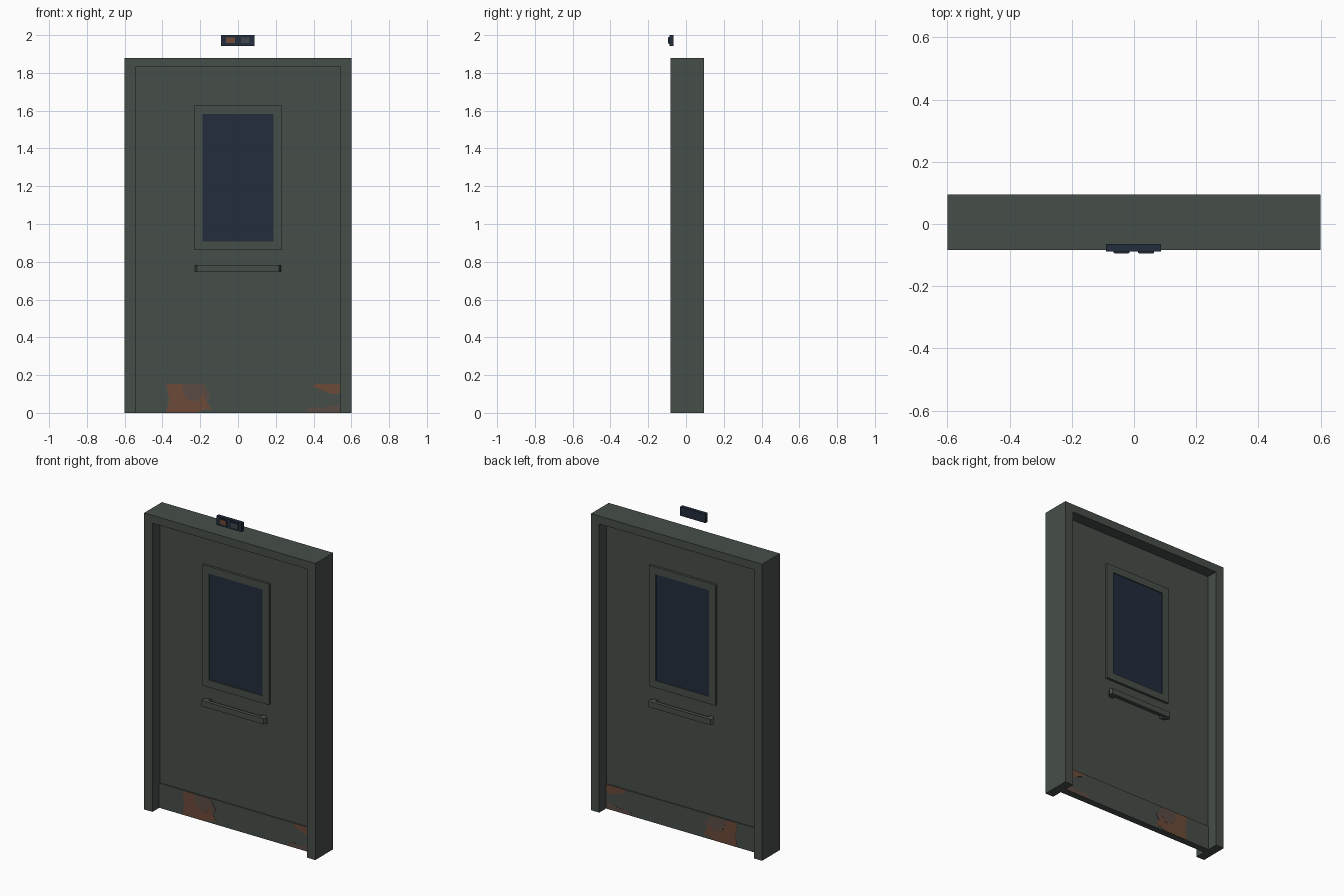
import bpy, bmesh

if "Cube" in bpy.data.objects:
    bpy.data.objects.remove(bpy.data.objects["Cube"])


def mat(name, rgb):
    m = bpy.data.materials.new(name)
    m.diffuse_color = (*rgb, 1)
    m.use_nodes = True
    m.node_tree.nodes["Principled BSDF"].inputs["Base Color"].default_value = m.diffuse_color
    return m


STEEL = mat("grey_green_steel", (0.062, 0.077, 0.066))
NAVY = mat("dark_navy", (0.016, 0.026, 0.045))
RUST = mat("orange_rust", (0.150, 0.068, 0.040))
WORN = mat("faded_rust", (0.105, 0.070, 0.060))
GREY = mat("unlit_lamp_grey", (0.050, 0.065, 0.072))

MID = 0.006  # y of the door's middle plane


def prism(name, pts, a, b, material, axis="y"):
    """Extrude a closed outline: (x, z) along y, or (x, y) along z."""
    bm = bmesh.new()
    put = (lambda p, t: (p[0], t, p[1])) if axis == "y" else (lambda p, t: (p[0], p[1], t))
    face = bm.faces.new([bm.verts.new(put(p, a)) for p in pts])
    ext = bmesh.ops.extrude_face_region(bm, geom=[face])
    d = (0, b - a, 0) if axis == "y" else (0, 0, b - a)
    bmesh.ops.translate(bm, vec=d, verts=[v for v in ext["geom"] if isinstance(v, bmesh.types.BMVert)])
    bmesh.ops.recalc_face_normals(bm, faces=bm.faces)
    me = bpy.data.meshes.new(name)
    bm.to_mesh(me)
    bm.free()
    me.materials.append(material)
    ob = bpy.data.objects.new(name, me)
    bpy.context.collection.objects.link(ob)
    return ob


def rect(x0, x1, z0, z1):
    return [(x0, z0), (x1, z0), (x1, z1), (x0, z1)]


def slab(name, pts, half, material):
    """Plate centred on the door's middle plane, showing on both sides."""
    return prism(name, pts, MID - half, MID + half, material)


# Door surround: two jambs and a header in one U outline
prism("door_frame", [(-0.6, 0), (-0.6, 1.88), (0.6, 1.88), (0.6, 0),
                     (0.542, 0), (0.542, 1.83), (-0.542, 1.83), (-0.542, 0)],
      -0.083, 0.095, STEEL)

# Door leaf and kick plate
slab("door_leaf", rect(-0.542, 0.542, 0.003, 1.83), 0.015, STEEL)
slab("kick_plate", rect(-0.542, 0.542, 0, 0.156), 0.021, STEEL)

# Window surround as four bars, and the glass just behind its face
X, B, Z0, Z1 = 0.187, 0.046, 0.908, 1.582
for s, side in ((-1, "left"), (1, "right")):
    xs = sorted((s * X, s * (X + B)))
    slab("window_trim_" + side, rect(*xs, Z0 - B, Z1 + B), 0.030, STEEL)
slab("window_trim_top", rect(-X, X, Z1, Z1 + B), 0.030, STEEL)
slab("window_trim_bottom", rect(-X, X, Z0 - B, Z0), 0.030, STEEL)
slab("window_glass", rect(-X, X, Z0, Z1), 0.024, NAVY)

# Pull handles, one on each side: bar with slanted legs
for s, side in ((-1, "front"), (1, "back")):
    y = lambda d: MID + s * d
    outer = [(-0.205, y(0.014)), (-0.227, y(0.042)), (-0.217, y(0.060)),
             (0.217, y(0.060)), (0.227, y(0.042)), (0.205, y(0.014))]
    inner = [(0.175, y(0.014)), (0.190, y(0.036)), (-0.190, y(0.036)), (-0.175, y(0.014))]
    prism("handle_" + side, outer + inner, 0.746, 0.782, STEEL, "z")

# Rust patches on the kick plate
slab("rust_patch_left", [(-0.38, 0.002), (-0.365, 0.07), (-0.38, 0.154), (-0.18, 0.154),
                         (-0.17, 0.13), (-0.145, 0.09), (-0.165, 0.06), (-0.14, 0.012),
                         (-0.16, 0.02), (-0.20, 0.01), (-0.23, 0.002)], 0.0220, RUST)
slab("worn_patch_left", [(-0.30, 0.154), (-0.18, 0.154), (-0.17, 0.13), (-0.145, 0.09),
                         (-0.165, 0.06), (-0.19, 0.10), (-0.21, 0.06), (-0.27, 0.07),
                         (-0.29, 0.11)], 0.0228, WORN)
slab("rust_patch_right", [(0.395, 0.14), (0.41, 0.154), (0.541, 0.154), (0.541, 0.105),
                          (0.50, 0.098), (0.46, 0.115)], 0.0220, RUST)
slab("worn_patch_right", [(0.36, 0.002), (0.365, 0.018), (0.395, 0.032), (0.44, 0.025),
                          (0.49, 0.038), (0.541, 0.040), (0.541, 0.002)], 0.0220, WORN)

# Indicator box above the door with two lamps
prism("indicator_box", rect(-0.09, 0.087, 1.943, 2.0), -0.088, -0.065, NAVY)
for x, side, m in ((-0.04, "left", RUST), (0.039, "right", GREY)):
    prism("lamp_rim_" + side, rect(x - 0.026, x + 0.026, 1.954, 1.991), -0.093, -0.088, NAVY)
    prism("lamp_" + side, rect(x - 0.023, x + 0.023, 1.957, 1.988), -0.095, -0.093, m)
